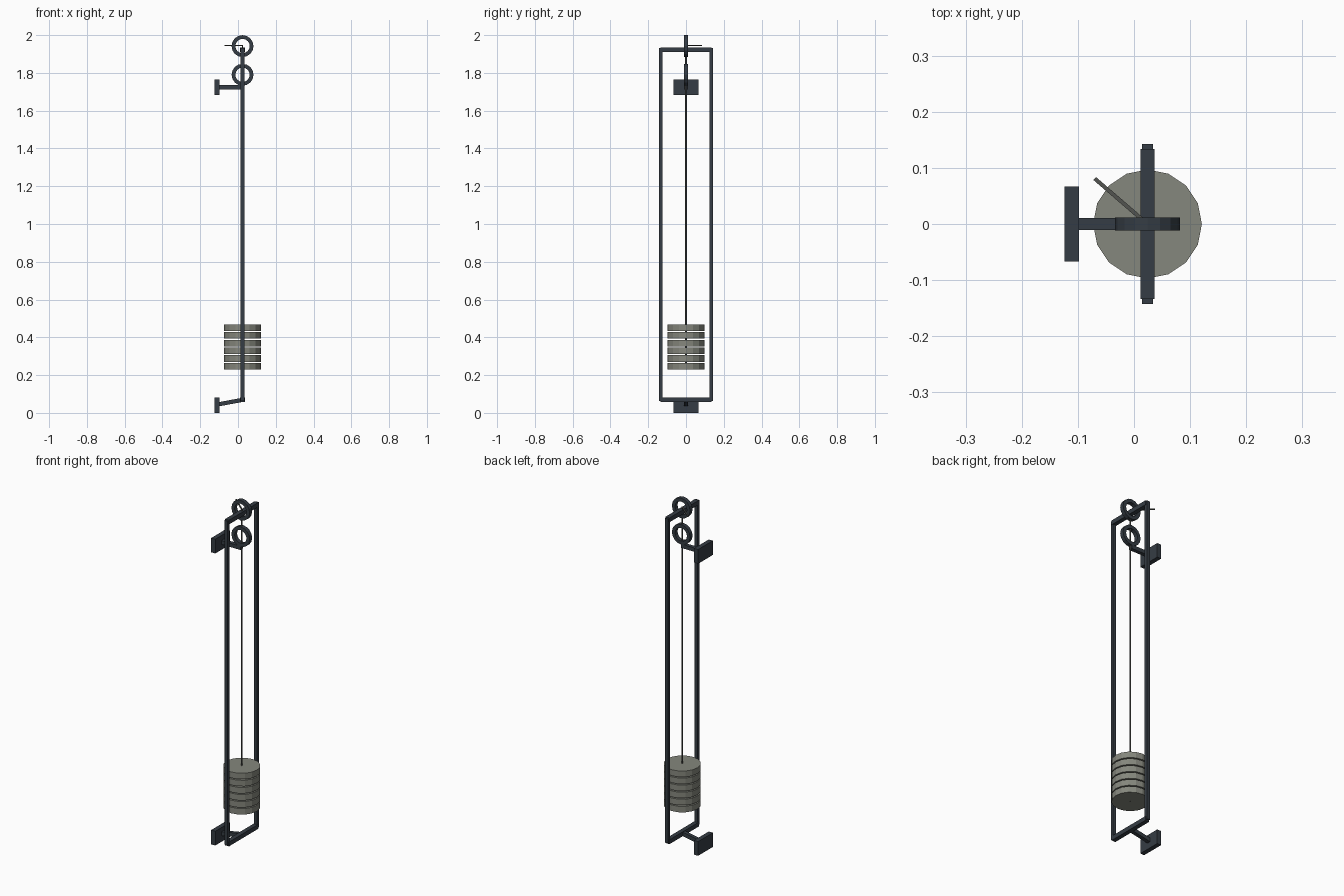
import bpy, bmesh, math
from mathutils import Vector, Matrix

if "Cube" in bpy.data.objects:
    bpy.data.objects.remove(bpy.data.objects["Cube"])

CX = 0.024  # plane of the frame


def material(name, color):
    m = bpy.data.materials.new(name)
    m.diffuse_color = (*color, 1)
    m.use_nodes = True
    m.node_tree.nodes["Principled BSDF"].inputs["Base Color"].default_value = m.diffuse_color
    return m


STEEL = material("dark steel", (0.036, 0.046, 0.058))
IRON = material("grey iron", (0.235, 0.242, 0.205))
CABLE = material("cable grey", (0.085, 0.088, 0.08))


def finish(name, bm, mat):
    bmesh.ops.recalc_face_normals(bm, faces=bm.faces[:])
    me = bpy.data.meshes.new(name)
    bm.to_mesh(me)
    bm.free()
    me.materials.append(mat)
    ob = bpy.data.objects.new(name, me)
    bpy.context.collection.objects.link(ob)
    return ob


def box(name, center, size, mat):
    bm = bmesh.new()
    bmesh.ops.create_cube(bm, size=1, matrix=Matrix.Translation(center) @ Matrix.Diagonal((*size, 1)))
    return finish(name, bm, mat)


def beam(name, a, b, w, h, mat):
    """Rectangular bar from a to b; w is horizontal width, h the other."""
    a, b = Vector(a), Vector(b)
    d = (b - a).normalized()
    side = d.cross(Vector((0, 0, 1)))
    side = side.normalized() if side.length > 1e-4 else Vector((1, 0, 0))
    up = side.cross(d)
    rot = Matrix((side, d, up)).transposed().to_4x4()
    bm = bmesh.new()
    bmesh.ops.create_cube(bm, size=1, matrix=Matrix.Translation((a + b) / 2) @ rot
                          @ Matrix.Diagonal((w, (b - a).length, h, 1)))
    return finish(name, bm, mat)


def cylinder(name, z0, z1, r, n, mat):
    bm = bmesh.new()
    bmesh.ops.create_cone(bm, cap_ends=True, segments=n, radius1=r, radius2=r, depth=z1 - z0,
                          matrix=Matrix.Translation((CX, 0, (z0 + z1) / 2)))
    return finish(name, bm, mat)


def ring(name, z, r_out, r_in, half, n=16):
    """Square-section pulley ring in the XZ plane."""
    bm = bmesh.new()
    loops = []
    for i in range(n):
        c, s = math.cos(math.tau * i / n), math.sin(math.tau * i / n)
        loops.append([bm.verts.new((CX + r * c, y, z + r * s)) for r, y in
                      ((r_out, -half), (r_out, half), (r_in, half), (r_in, -half))])
    for i in range(n):
        p, q = loops[i], loops[(i + 1) % n]
        for k in range(4):
            bm.faces.new((p[k], p[(k + 1) % 4], q[(k + 1) % 4], q[k]))
    return finish(name, bm, STEEL)


# Frame: two posts and two crossbars
for side, y in (("front", -0.134), ("back", 0.134)):
    box(side + "_post", (CX, y, 0.998), (0.020, 0.018, 1.868), STEEL)
for label, z in (("top", 1.923), ("bottom", 0.069)):
    box(label + "_crossbar", (CX, 0, z), (0.025, 0.268, 0.025), STEEL)

# Pulley rings
ring("upper_pulley", 1.942, 0.058, 0.038, 0.0115)
ring("lower_pulley", 1.790, 0.058, 0.038, 0.0115)

# Wall plates and arms
box("upper_wall_plate", (-0.111, 0, 1.723), (0.026, 0.134, 0.082), STEEL)
box("lower_wall_plate", (-0.111, 0, 0.041), (0.026, 0.134, 0.082), STEEL)
beam("upper_arm", (-0.10, 0, 1.724), (CX, 0, 1.724), 0.022, 0.022, STEEL)
beam("lower_arm", (-0.10, 0, 0.046), (CX, 0, 0.069), 0.022, 0.022, STEEL)

# Cable down to the weights, and the handle end leading away
cylinder("cable", 0.229, 1.945, 0.004, 6, CABLE)
beam("cable_end", (CX, 0, 1.945), (-0.07, 0.081, 1.945), 0.007, 0.005, CABLE)

# Stack of weight discs
for i in range(6):
    z = 0.230 + i * 0.0407
    cylinder(f"weight_disc_{i + 1}", z, z + 0.0345, 0.097, 16, IRON)
